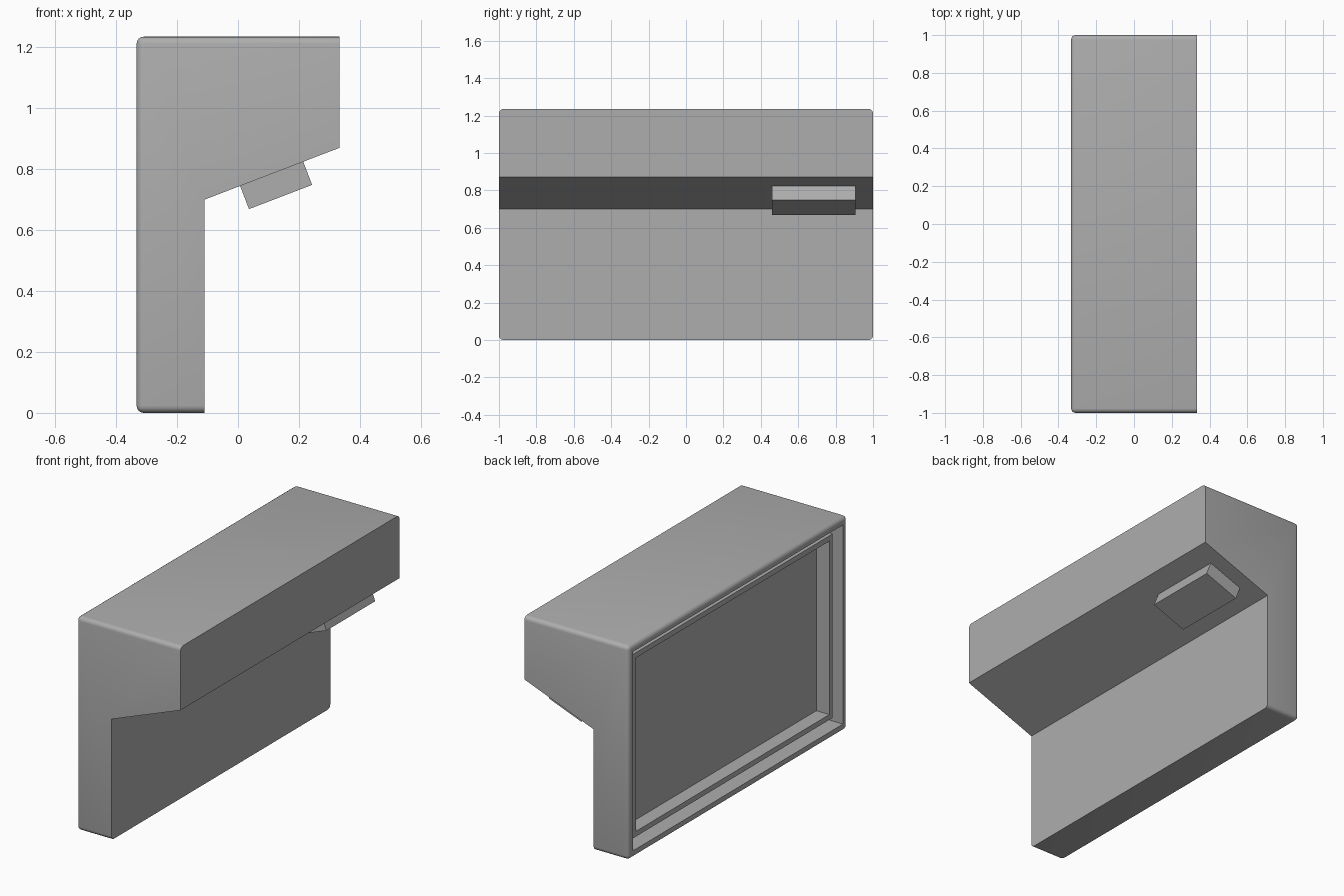
import bpy, bmesh, math
from mathutils import Matrix, Vector

if "Cube" in bpy.data.objects:
    bpy.data.objects.remove(bpy.data.objects["Cube"], do_unlink=True)

HEIGHT, HALF_X = 1.235, 0.333

grey = bpy.data.materials.new("mid grey")
grey.use_nodes = True
colour = (0.42, 0.42, 0.42, 1)
grey.diffuse_color = colour
grey.node_tree.nodes["Principled BSDF"].inputs["Base Color"].default_value = colour


def finish(name, bm):
    bmesh.ops.recalc_face_normals(bm, faces=bm.faces)
    mesh = bpy.data.meshes.new(name)
    bm.to_mesh(mesh)
    bm.free()
    mesh.materials.append(grey)
    obj = bpy.data.objects.new(name, mesh)
    bpy.context.collection.objects.link(obj)
    return obj


def box(size, centre, tilt=0):
    bm = bmesh.new()
    matrix = (Matrix.Translation(centre) @ Matrix.Rotation(tilt, 4, "Y")
              @ Matrix.Diagonal((*size, 1)))
    bmesh.ops.create_cube(bm, size=1, matrix=matrix)
    return bm


def sink_screen_side(bm, rim, depth):
    """Inset the large -x face and push it inward."""
    bm.normal_update()
    face = max((f for f in bm.faces if f.normal.x < -0.99), key=lambda f: f.calc_area())
    bmesh.ops.inset_individual(bm, faces=[face], thickness=rim)
    inner = bmesh.ops.extrude_discrete_faces(bm, faces=[face])["faces"][0]
    bmesh.ops.translate(bm, verts=inner.verts, vec=(depth, 0, 0))


# Housing: side profile extruded along y
profile = [(-HALF_X, 0), (-0.11, 0), (-0.11, 0.70), (HALF_X, 0.87),
           (HALF_X, HEIGHT), (-HALF_X, HEIGHT)]
bm = bmesh.new()
side = bm.faces.new([bm.verts.new((x, -1, z)) for x, z in profile])
end = bmesh.ops.extrude_face_region(bm, geom=[side])["geom"]
bmesh.ops.translate(bm, verts=[v for v in end if isinstance(v, bmesh.types.BMVert)],
                    vec=(0, 2, 0))
bmesh.ops.recalc_face_normals(bm, faces=bm.faces)


def is_rounded(edge):
    a, b = (v.co for v in edge.verts)
    if max(a.x, b.x) < -HALF_X + 0.001:
        return True
    lengthwise = abs(a.x - b.x) > 0.01 and abs(a.z - b.z) < 0.001
    return lengthwise


bmesh.ops.bevel(bm, geom=[e for e in bm.edges if is_rounded(e)], offset=0.024,
                segments=4, profile=0.5, affect="EDGES")
sink_screen_side(bm, 0.026, 0.18)
housing = finish("housing", bm)
bpy.context.view_layer.objects.active = housing
housing.select_set(True)
bpy.ops.object.shade_smooth_by_angle(angle=math.radians(30))

# Screen frame set in the housing, with a gap around it
front, back, gap = -0.298, -0.15, 0.086
bm = box((back - front, 2 - 2 * gap, HEIGHT - 2 * gap),
         Vector(((front + back) / 2, 0, HEIGHT / 2)))
sink_screen_side(bm, 0.043, 0.083)
finish("screen_frame", bm)

# Block under the sloping overhang
slope = math.atan2(0.17, 0.443)
finish("underside_block", box((0.222, 0.445, 0.11), Vector((0.120, 0.6825, 0.760)), -slope))
